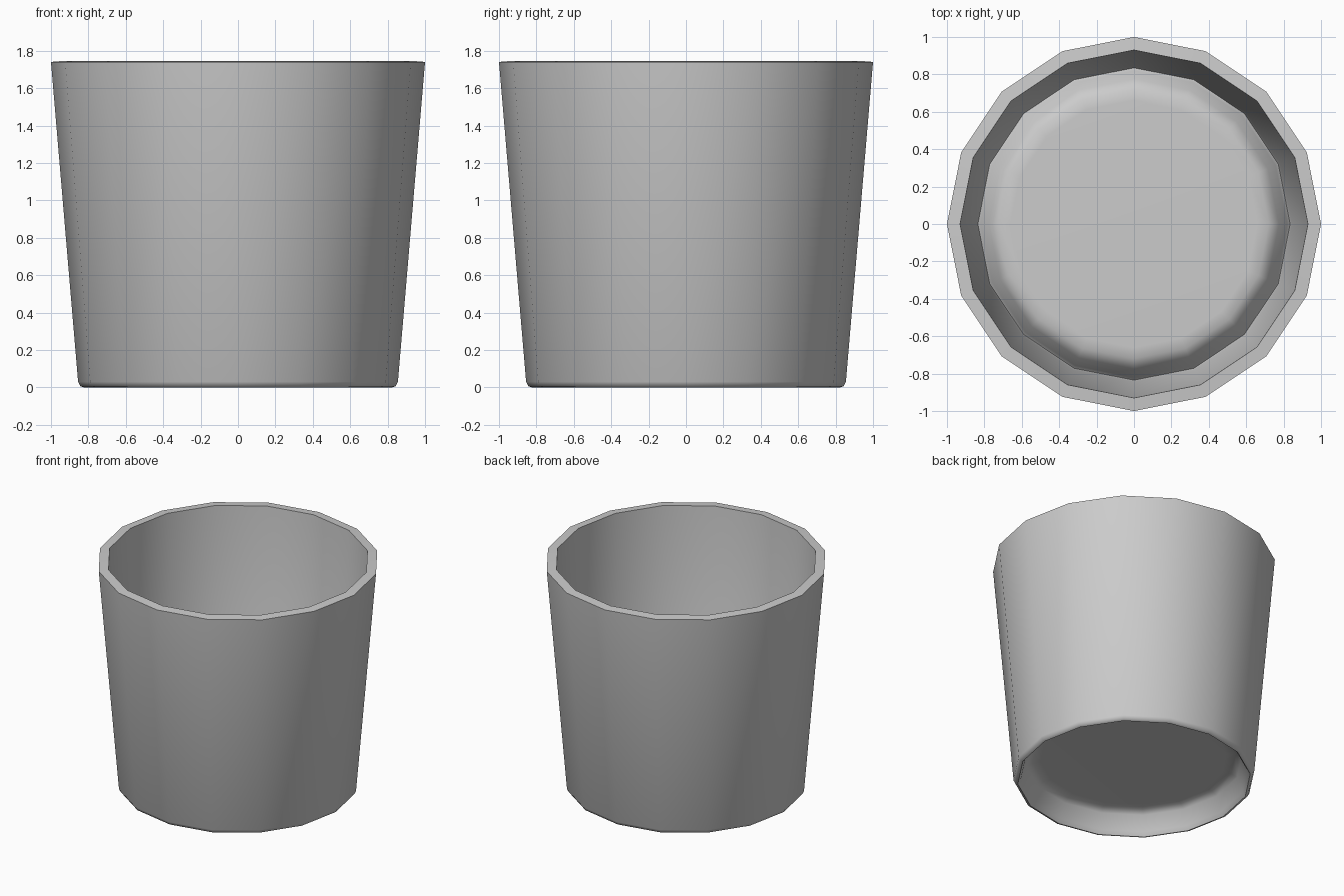
import bpy, bmesh, math

if "Cube" in bpy.data.objects:
    bpy.data.objects.remove(bpy.data.objects["Cube"])

SIDES = 16

# Closed cup profile (radius, height): underside centre, foot, outer wall, rim, inner wall, raised floor
PROFILE = [
    (0.66, 0.17), (0.72, 0.168), (0.765, 0.145), (0.805, 0.03),
    (0.825, 0.0), (0.843, 0.006), (0.855, 0.03),
    (1.0, 1.74), (0.93, 1.746),
    (0.845, 0.11), (0.835, 0.08), (0.82, 0.095),
    (0.775, 0.205), (0.72, 0.238), (0.66, 0.24),
]


def lathe(name, profile, sides):
    """Spin a profile around z and cap both ends."""
    bm = bmesh.new()
    rings = []
    for r, z in profile:
        rings.append([bm.verts.new((r * math.cos(2 * math.pi * i / sides),
                                    r * math.sin(2 * math.pi * i / sides), z))
                      for i in range(sides)])
    for a, b in zip(rings, rings[1:]):
        for i in range(sides):
            j = (i + 1) % sides
            bm.faces.new((a[i], a[j], b[j], b[i]))
    bm.faces.new(rings[0][::-1])
    bm.faces.new(rings[-1])
    bmesh.ops.recalc_face_normals(bm, faces=bm.faces)
    mesh = bpy.data.meshes.new(name)
    bm.to_mesh(mesh)
    bm.free()
    obj = bpy.data.objects.new(name, mesh)
    bpy.context.collection.objects.link(obj)
    return obj


# Tapered cup, smooth walls with a sharp rim
cup = lathe("cup", PROFILE, SIDES)
bpy.context.view_layer.objects.active = cup
cup.select_set(True)
bpy.ops.object.shade_smooth_by_angle(angle=math.radians(70))
